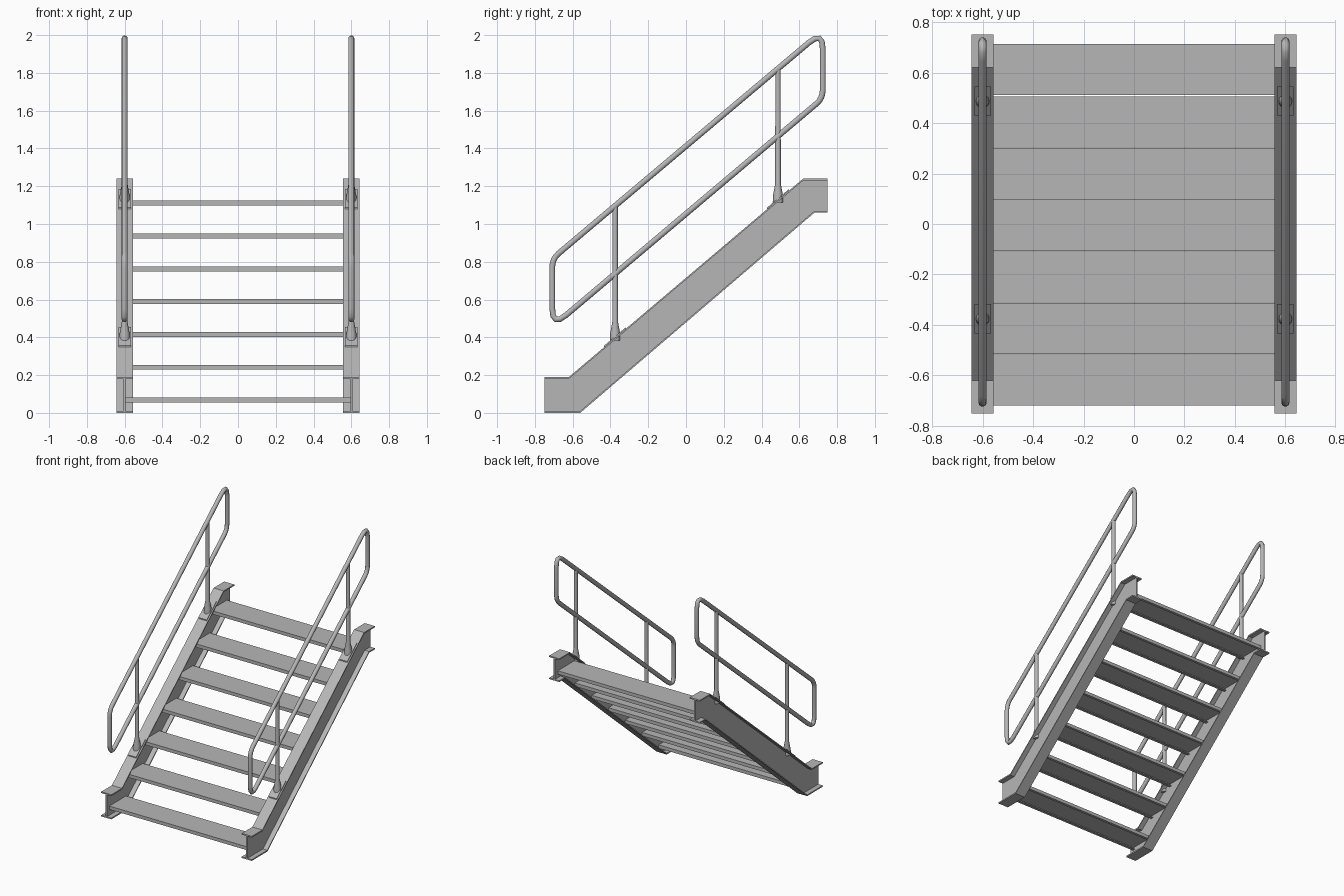
import bpy, bmesh, math
from mathutils import Vector

cube = bpy.data.objects.get("Cube")
if cube:
    bpy.data.objects.remove(cube)

steel = bpy.data.materials.new("grey_steel")
steel.use_nodes = True
GREY = (0.47, 0.47, 0.47, 1)
steel.diffuse_color = GREY
steel.node_tree.nodes["Principled BSDF"].inputs["Base Color"].default_value = GREY


def add_object(name, data):
    obj = bpy.data.objects.new(name, data)
    bpy.context.collection.objects.link(obj)
    data.materials.append(steel)
    return obj


def extrude_profiles(name, parts):
    """Each part is a (y, z) outline extruded from x0 to x1."""
    bm = bmesh.new()
    for outline, x0, x1 in parts:
        face = bm.faces.new([bm.verts.new((x0, y, z)) for y, z in outline])
        ext = bmesh.ops.extrude_face_region(bm, geom=[face])
        verts = [g for g in ext["geom"] if isinstance(g, bmesh.types.BMVert)]
        bmesh.ops.translate(bm, verts=verts, vec=(x1 - x0, 0, 0))
    bmesh.ops.recalc_face_normals(bm, faces=bm.faces)
    mesh = bpy.data.meshes.new(name)
    bm.to_mesh(mesh)
    bm.free()
    return add_object(name, mesh)


def band(line, thickness):
    """Closed strip along a line, thickened vertically."""
    return line + [(y, z + thickness) for y, z in reversed(line)]


def rounded_loop(corners, steps=4):
    """Closed path with each (y, z, trim) corner rounded off."""
    path = []
    for i, (y, z, trim) in enumerate(corners):
        c = Vector((y, z))
        a = c + (Vector(corners[i - 1][:2]) - c).normalized() * trim
        b = c + (Vector(corners[(i + 1) % len(corners)][:2]) - c).normalized() * trim
        for k in range(steps + 1):
            t = k / steps
            path.append(a * (1 - t) ** 2 + c * 2 * t * (1 - t) + b * t ** 2)
    return path


def tube_loop(name, path, x, radius):
    curve = bpy.data.curves.new(name, "CURVE")
    curve.dimensions = "3D"
    curve.bevel_depth = radius
    curve.bevel_resolution = 3
    spline = curve.splines.new("POLY")
    spline.points.add(len(path) - 1)
    for point, (y, z) in zip(spline.points, path):
        point.co = (x, y, z, 1)
    spline.use_cyclic_u = True
    spline.use_smooth = True
    add_object(name, curve)


def post_mesh(name, x, y, rings):
    """Upright turned from (radius, z) rings."""
    bm = bmesh.new()
    sides = 12
    loops = [[bm.verts.new((x + r * math.cos(math.tau * k / sides),
                            y + r * math.sin(math.tau * k / sides), z))
              for k in range(sides)] for r, z in rings]
    for low, high in zip(loops, loops[1:]):
        for k in range(sides):
            n = (k + 1) % sides
            bm.faces.new((low[k], low[n], high[n], high[k])).smooth = True
    bm.faces.new(loops[0][::-1])
    bm.faces.new(loops[-1])
    mesh = bpy.data.meshes.new(name)
    bm.to_mesh(mesh)
    bm.free()
    add_object(name, mesh)


SLOPE = 0.847
FLANGE = 0.01
top_line = [(-0.75, 0.19), (-0.62, 0.19), (0.62, 1.24), (0.75, 1.24)]
bottom_line = [(-0.75, 0), (-0.56, 0), (0.68, 1.06), (0.75, 1.06)]
rail_corners = [(-0.708, 0.816, 0.045), (0.724, 2.022, 0.095),
                (0.724, 1.665, 0.045), (-0.708, 0.456, 0.095)]

for side, cx in (("left", 0.6), ("right", -0.6)):
    # I-beam stringer: web with a flange above and below
    extrude_profiles(side + "_stringer", [
        (bottom_line + top_line[::-1], cx - 0.005, cx + 0.005),
        (band(top_line, -FLANGE), cx - 0.043, cx + 0.043),
        (band(bottom_line, FLANGE), cx - 0.043, cx + 0.043)])

    # Handrail loop
    tube_loop(side + "_handrail", rounded_loop(rail_corners), cx, 0.016)

    # Posts with flared feet on sloping base plates
    for place, y in (("front", -0.375), ("back", 0.487)):
        base = 0.19 + SLOPE * (y + 0.62)
        head = 1.414 + SLOPE * y
        post_mesh(f"{side}_{place}_post", cx, y,
                  [(0.028, base - 0.015), (0.026, base + 0.025),
                   (0.015, base + 0.085), (0.014, head)])
        plate = [(y + d, base + SLOPE * d) for d in (-0.058, 0.058)]
        extrude_profiles(f"{side}_{place}_base_plate",
                         [(band(plate, 0.008), cx - 0.033, cx + 0.033)])

# Folded channel treads between the stringer webs
COUNT, RISE, GOING = 7, 0.1737, 0.2045
DEPTH, HEIGHT, SHEET, LIP = 0.203, 0.026, 0.005, 0.02
for i in range(COUNT):
    f = -0.72 + GOING * i + (0.004 if i == COUNT - 1 else 0)
    b = f + DEPTH
    t = 0.081 + RISE * i
    low = t - HEIGHT
    outline = [(f, t), (b, t), (b, low), (b - LIP, low), (b - LIP, low + SHEET),
               (b - SHEET, low + SHEET), (b - SHEET, t - SHEET),
               (f + SHEET, t - SHEET), (f + SHEET, low + SHEET),
               (f + LIP, low + SHEET), (f + LIP, low), (f, low)]
    extrude_profiles(f"tread_{i + 1}", [(outline, -0.597, 0.597)])
